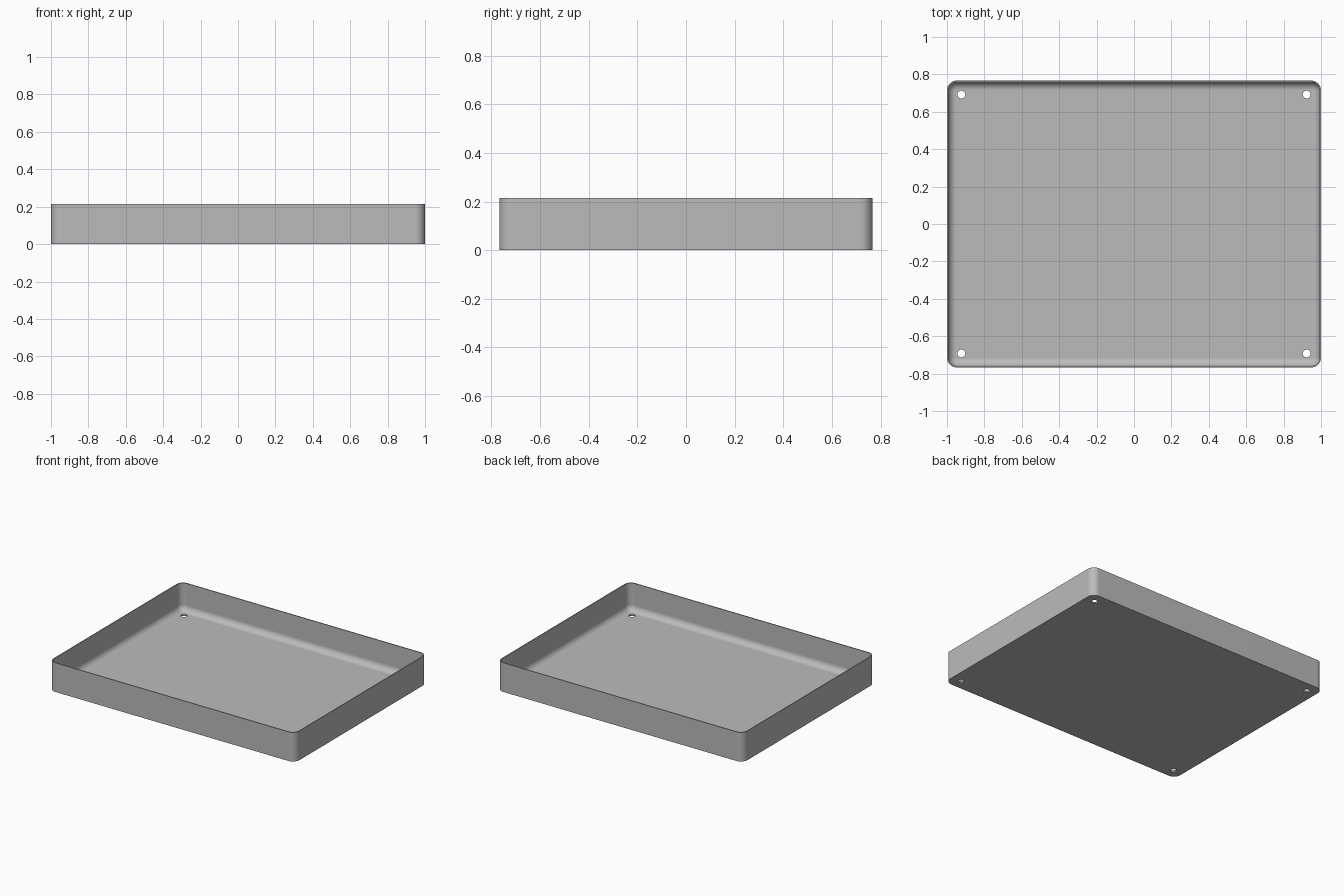
import bpy, bmesh, math

if "Cube" in bpy.data.objects:
    bpy.data.objects.remove(bpy.data.objects["Cube"], do_unlink=True)

HALF_X, HALF_Y, HEIGHT = 1.0, 0.767, 0.214
CORNER, WALL, FLOOR, FILLET = 0.053, 0.007, 0.01, 0.044
HOLE_X, HOLE_Y, HOLE_R = 0.923, 0.692, 0.021
ARC_STEPS, FILLET_STEPS = 10, 10

grey = bpy.data.materials.new("plain grey")
grey.use_nodes = True
grey.diffuse_color = (0.5, 0.5, 0.5, 1)
grey.node_tree.nodes["Principled BSDF"].inputs["Base Color"].default_value = (0.5, 0.5, 0.5, 1)


def rounded_ring(bm, inset, z):
    """Rounded rectangle of vertices, shrunk by inset."""
    radius = CORNER - inset
    ring = []
    for quarter, (sx, sy) in enumerate([(1, 1), (-1, 1), (-1, -1), (1, -1)]):
        for step in range(ARC_STEPS + 1):
            a = (quarter + step / ARC_STEPS) * math.pi / 2
            ring.append(bm.verts.new((sx * (HALF_X - CORNER) + radius * math.cos(a),
                                      sy * (HALF_Y - CORNER) + radius * math.sin(a), z)))
    return ring


# Tray shell: outer wall, rim, inner wall, fillet and floor
levels = [(0, 0), (0, HEIGHT), (WALL, HEIGHT)]
for i in range(FILLET_STEPS + 1):
    a = i / FILLET_STEPS * math.pi / 2
    levels.append((WALL + FILLET * (1 - math.cos(a)), FLOOR + FILLET * (1 - math.sin(a))))

bm = bmesh.new()
rings = [rounded_ring(bm, inset, z) for inset, z in levels]
for low, high in zip(rings, rings[1:]):
    for i in range(len(low)):
        j = (i + 1) % len(low)
        bm.faces.new((low[i], low[j], high[j], high[i]))
bm.faces.new(list(reversed(rings[0])))
bm.faces.new(rings[-1])
bmesh.ops.recalc_face_normals(bm, faces=bm.faces)
mesh = bpy.data.meshes.new("tray")
bm.to_mesh(mesh)
bm.free()
tray = bpy.data.objects.new("tray", mesh)
bpy.context.collection.objects.link(tray)
mesh.materials.append(grey)

# Four mounting holes through the floor
bm = bmesh.new()
for sx in (-1, 1):
    for sy in (-1, 1):
        made = bmesh.ops.create_cone(bm, cap_ends=True, segments=32, radius1=HOLE_R,
                                     radius2=HOLE_R, depth=0.1)
        bmesh.ops.translate(bm, verts=made["verts"], vec=(sx * HOLE_X, sy * HOLE_Y, 0))
cut_mesh = bpy.data.meshes.new("hole_cutter")
bm.to_mesh(cut_mesh)
bm.free()
cut_mesh.materials.append(grey)
cutter = bpy.data.objects.new("hole_cutter", cut_mesh)
bpy.context.collection.objects.link(cutter)
cutter.hide_render = True

holes = tray.modifiers.new("holes", "BOOLEAN")
holes.operation = "DIFFERENCE"
holes.solver = "EXACT"
holes.object = cutter
bpy.context.view_layer.objects.active = tray
tray.select_set(True)
bpy.ops.object.modifier_apply(modifier="holes")
bpy.data.objects.remove(cutter, do_unlink=True)

# Smooth rounded corners and fillet, flat large faces
bpy.ops.object.shade_smooth_by_angle(angle=math.radians(35))
normals = tray.modifiers.new("weighted_normals", "WEIGHTED_NORMAL")
normals.keep_sharp = True
